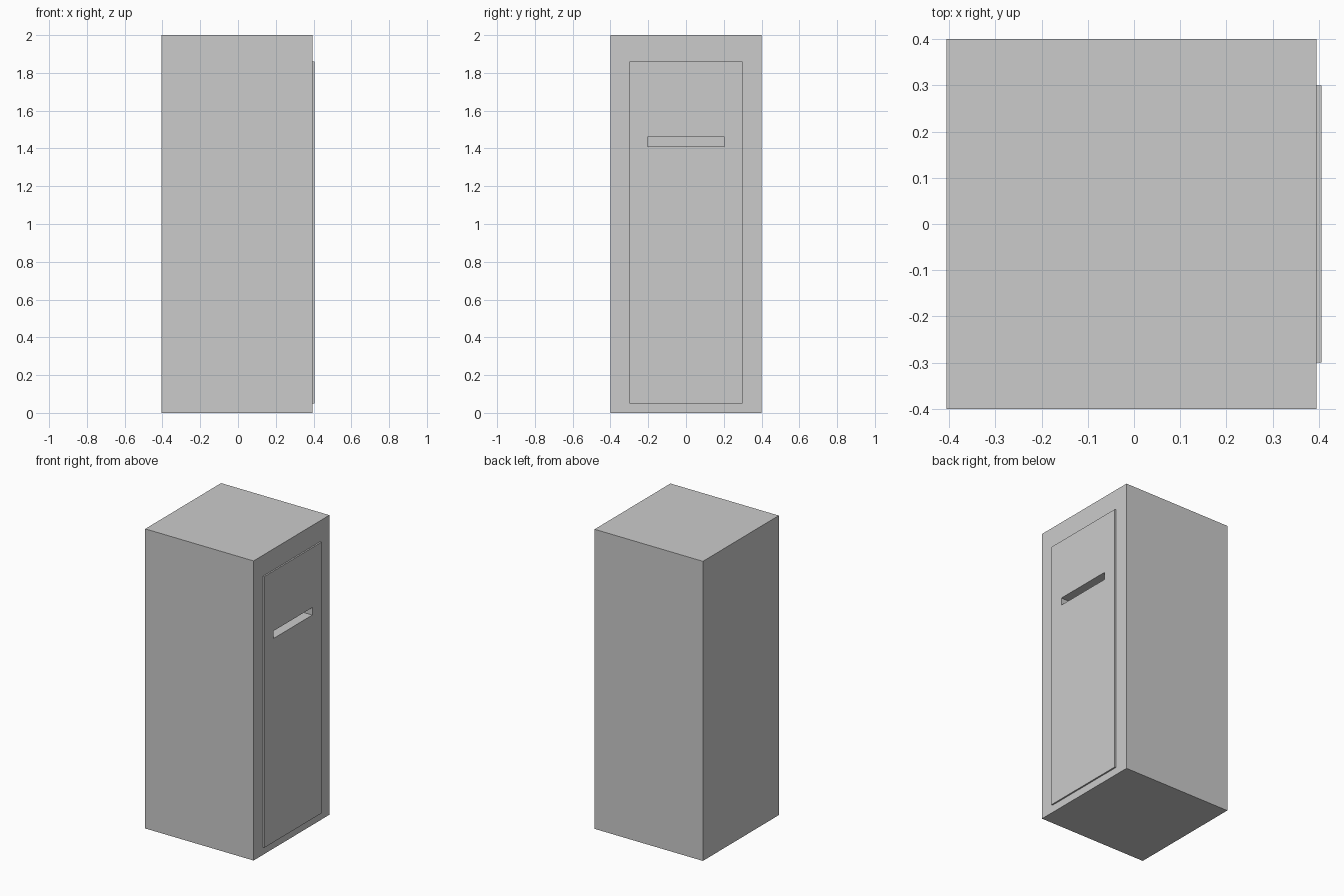
import bpy

if "Cube" in bpy.data.objects:
    bpy.data.objects.remove(bpy.data.objects["Cube"])


def box(name, lo, hi):
    """Axis-aligned box from its two opposite corners."""
    centre = [(a + b) / 2 for a, b in zip(lo, hi)]
    bpy.ops.mesh.primitive_cube_add(size=1, location=centre)
    ob = bpy.context.object
    ob.name = name
    ob.scale = [b - a for a, b in zip(lo, hi)]
    bpy.ops.object.transform_apply(location=True, rotation=False, scale=True)
    return ob


# Cabinet body and thin door panel on the +x side
body = box("cabinet_body", (-0.405, -0.4, 0), (0.395, 0.4, 2))
door = box("door_panel", (0.395, -0.3, 0.05), (0.405, 0.3, 1.86))

# Slot cutter, passing through the door into the body
cutter = box("slot_cutter", (0.305, -0.205, 1.41), (0.505, 0.205, 1.46))
cutter.hide_render = True
cutter.hide_viewport = True
cutter.display_type = 'WIRE'

for part in (body, door):
    cut = part.modifiers.new("slot", 'BOOLEAN')
    cut.operation = 'DIFFERENCE'
    cut.solver = 'EXACT'
    cut.object = cutter
